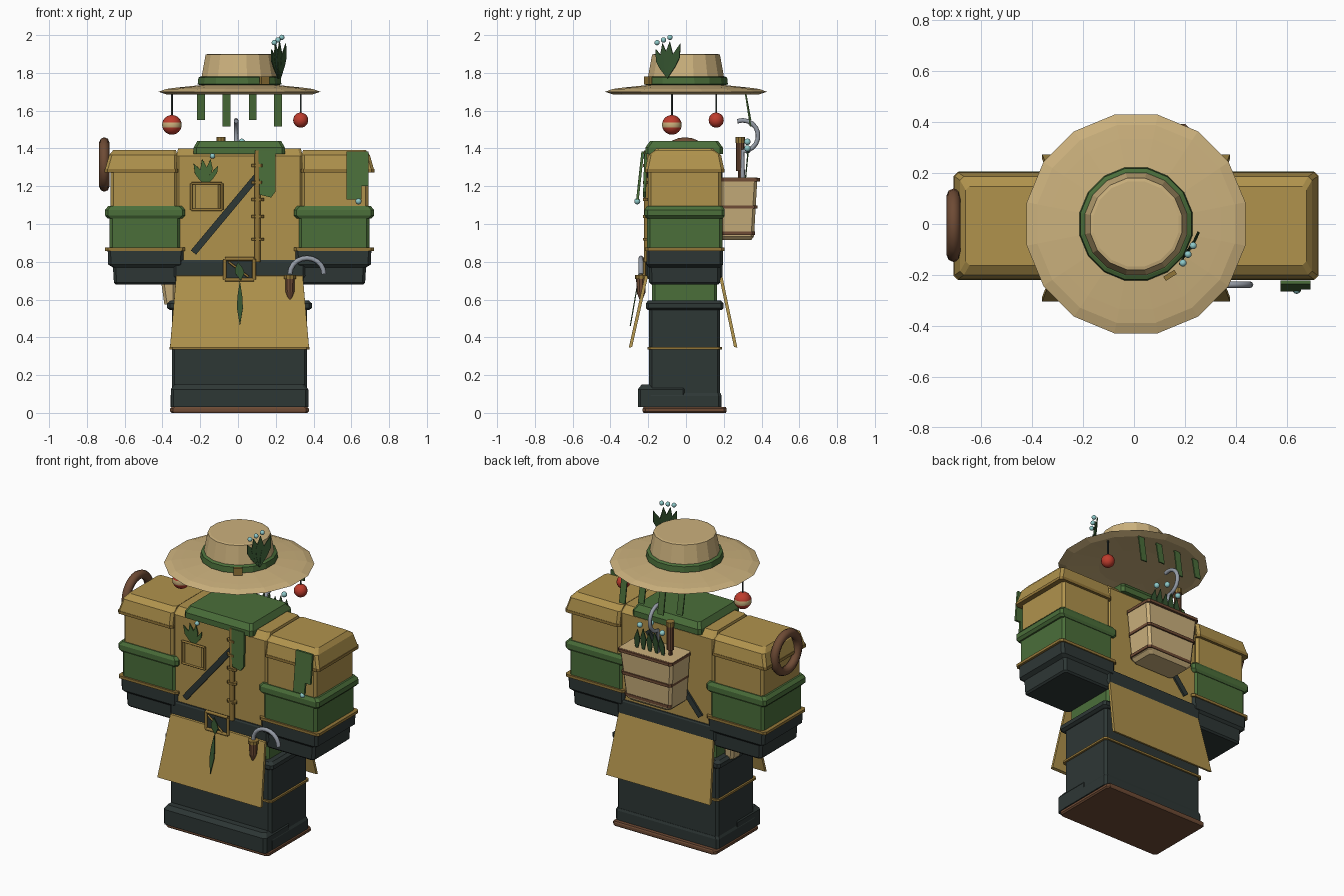
import bpy, bmesh, math
from mathutils import Vector as V

if "Cube" in bpy.data.objects:
    bpy.data.objects.remove(bpy.data.objects["Cube"])

CX, CY = 0.008, -0.007


def mat(name, r, g, b):
    m = bpy.data.materials.new(name)
    m.diffuse_color = (r, g, b, 1)
    m.use_nodes = True
    m.node_tree.nodes["Principled BSDF"].inputs["Base Color"].default_value = m.diffuse_color
    return m


gold = mat("gold_canvas", 0.434, 0.29, 0.073)
trim = mat("dark_gold", 0.29, 0.18, 0.04)
tan = mat("straw", 0.60, 0.44, 0.205)
green = mat("green_cloth", 0.069, 0.156, 0.042)
leafy = mat("leaf_green", 0.036, 0.09, 0.03)
dark = mat("charcoal", 0.027, 0.038, 0.036)
brown = mat("brown", 0.156, 0.07, 0.035)
red = mat("red", 0.515, 0.045, 0.026)
steel = mat("steel", 0.30, 0.33, 0.38)
blue = mat("pale_blue", 0.27, 0.58, 0.58)


def finish(name, bm, *mats):
    bmesh.ops.recalc_face_normals(bm, faces=bm.faces)
    me = bpy.data.meshes.new(name)
    bm.to_mesh(me)
    bm.free()
    for m in mats:
        me.materials.append(m)
    ob = bpy.data.objects.new(name, me)
    bpy.context.collection.objects.link(ob)
    return ob


def smooth(ob):
    for p in ob.data.polygons:
        p.use_smooth = True
    return ob


def skin(name, rings, m):
    """Closed skin through equal-sized rings of points."""
    bm = bmesh.new()
    rs = [[bm.verts.new(p) for p in r] for r in rings]
    n = len(rs[0])
    for a, b in zip(rs, rs[1:]):
        for i in range(n):
            bm.faces.new((a[i], a[(i + 1) % n], b[(i + 1) % n], b[i]))
    bm.faces.new(rs[0])
    bm.faces.new(rs[-1])
    return finish(name, bm, m)


def loft(name, levels, m, c=0.015):
    """Stack of rectangles (z, x0, x1, y0, y1) with chamfered corners."""
    rings = []
    for z, x0, x1, y0, y1 in levels:
        x0, x1 = min(x0, x1), max(x0, x1)
        rings.append([(x0 + c, y0, z), (x1 - c, y0, z), (x1, y0 + c, z), (x1, y1 - c, z),
                      (x1 - c, y1, z), (x0 + c, y1, z), (x0, y1 - c, z), (x0, y0 + c, z)])
    return skin(name, rings, m)


def sym(name, levels, m, c=0.015):
    """Loft centred on the body: (z, half x, half y)."""
    return loft(name, [(z, CX - a, CX + a, CY - b, CY + b) for z, a, b in levels], m, c)


def plate(name, pts, t, m):
    """Flat polygon thickened along t."""
    return skin(name, [pts, [V(p) + V(t) for p in pts]], m)


def lathe(name, prof, n, m, c=(0, 0, 0)):
    rings = [[(c[0] + r * math.cos((i + .5) * math.tau / n),
               c[1] + r * math.sin((i + .5) * math.tau / n), c[2] + z) for i in range(n)]
             for r, z in prof]
    return skin(name, rings, m)


def tube(name, pts, r, m):
    cu = bpy.data.curves.new(name, 'CURVE')
    cu.dimensions = '3D'
    cu.bevel_depth, cu.bevel_resolution, cu.use_fill_caps = r, 2, True
    sp = cu.splines.new('POLY')
    sp.points.add(len(pts) - 1)
    for q, p in zip(sp.points, pts):
        q.co = (*p, 1)
    cu.materials.append(m)
    ob = bpy.data.objects.new(name, cu)
    bpy.context.collection.objects.link(ob)
    bpy.ops.object.select_all(action='DESELECT')
    ob.select_set(True)
    bpy.context.view_layer.objects.active = ob
    bpy.ops.object.convert(target='MESH')
    return ob


def ball(name, c, r, m, band=None):
    bm = bmesh.new()
    bmesh.ops.create_uvsphere(bm, u_segments=16, v_segments=12, radius=r)
    for f in bm.faces:
        if band and abs(f.calc_center_median().z) < r * 0.3:
            f.material_index = 1
    ob = finish(name, bm, m, *([band] if band else []))
    ob.location = c
    return smooth(ob)


def leaf(name, base, tip, w, m):
    """Pointed leaf; w is the half-width direction."""
    b, t, w = V(base), V(tip), V(w)
    d = t - b
    n = d.cross(w).normalized() * 0.006
    return plate(name, [b, b + d * .35 + w * .8, b + d * .6 + w, t,
                        b + d * .6 - w, b + d * .35 - w * .8], n, m)


# Legs block with sole, toe and rims
sym("sole", [(0, .36, .218), (.008, .368, .222), (.022, .368, .222), (.03, .36, .218)], brown)
loft("toe_step", [(.03, CX - .364, CX + .364, -.255, 0), (.125, CX - .364, CX + .364, -.255, 0),
                  (.15, CX - .345, CX + .345, -.235, 0)], dark)
sym("leg_base", [(.03, .366, .195), (.09, .366, .195), (.105, .358, .19)], dark)
sym("leg_block", [(.10, .358, .188), (.56, .358, .188)], dark)
sym("leg_band", [(.335, .37, .198), (.348, .37, .198)], trim)
sym("leg_rim", [(.545, .368, .196), (.555, .383, .206), (.58, .383, .206), (.595, .365, .192)], dark)
sym("waist", [(.58, .33, .172), (.76, .33, .172)], green)

# Torso, belt and skirt flaps
sym("torso", [(.72, .335, .187), (1.36, .335, .187), (1.40, .325, .15)], gold)
sym("belt", [(.71, .345, .195), (.725, .352, .20), (.80, .352, .20), (.81, .345, .195)], dark)
for nm, a, b, t in (("front_flap", -.218, -.303, .018), ("back_flap", .192, .272, -.018)):
    plate(nm, [(CX - .335, a, .725), (CX + .335, a, .725), (CX + .368, b, .345), (CX - .368, b, .345)],
          (0, t, .004), gold)

# Arm cases, one per side
for s, nm in ((-1, "left_"), (1, "right_")):
    def case(part, levels, m):
        loft(nm + part, [(z, CX + s * i, CX + s * o, CY - h, CY + h) for z, i, o, h in levels], m)
    case("arm_foot", [(.68, .335, .655, .178), (.69, .325, .665, .188), (.77, .32, .67, .190),
                      (.785, .298, .695, .203), (.862, .295, .698, .203)], dark)
    case("arm_lower_rim", [(.858, .288, .712, .21), (.875, .288, .712, .21)], trim)
    case("arm_green", [(.87, .313, .688, .199), (1.04, .313, .688, .199)], green)
    case("arm_green_rim", [(1.03, .302, .698, .203), (1.045, .288, .712, .212),
                           (1.075, .288, .712, .212), (1.095, .305, .695, .2)], green)
    case("arm_upper", [(1.08, .33, .683, .194), (1.29, .33, .683, .194)], gold)
    case("arm_lid_rim", [(1.272, .325, .715, .211), (1.29, .325, .715, .211)], trim)
    case("arm_lid", [(1.288, .33, .712, .209), (1.365, .33, .69, .193), (1.392, .336, .668, .155)], gold)

# Cape over the shoulders with hanging tails
loft("cape", [(1.37, -.235, .248, -.215, .195), (1.405, -.235, .248, -.215, .195),
              (1.44, -.215, .228, -.19, .17)], green)
plate("cape_tail", [(.108, -.205, 1.39), (.198, -.205, 1.39), (.198, -.212, 1.17), (.175, -.212, 1.14),
                    (.115, -.212, 1.155)], (0, -.015, 0), green)
plate("arm_cloth", [(.575, -.222, 1.385), (.692, -.222, 1.385), (.692, -.242, 1.20), (.655, -.242, 1.20),
                    (.655, -.25, 1.13), (.575, -.25, 1.13)], (0, -.014, 0), green)
ball("cloth_bead", (.638, -.258, 1.12), .016, blue)

# Diagonal strap, front and back
for nm, y in (("strap_front", -.206), ("strap_back", .181)):
    plate(nm, [(-.25, y, .86), (-.222, y, .838), (.155, y, 1.29), (.127, y, 1.312)], (0, .012, 0), dark)

# Bamboo closure
tube("bamboo_rod", [(.103, -.207, .80), (.103, -.207, 1.39)], .016, trim)
for i, z in enumerate((.92, 1.04, 1.13, 1.22, 1.31)):
    loft("rod_knot_%d" % i, [(z - .007, .072, .138, -.228, -.19), (z + .007, .072, .138, -.228, -.19)], trim)

# Pocket with sprout
loft("pocket", [(1.08, -.24, -.092, -.216, -.18), (1.21, -.24, -.092, -.216, -.18)], gold)
fr = [(-.247, -.214, 1.075), (-.085, -.214, 1.075), (-.085, -.214, 1.215), (-.247, -.214, 1.215)]
for i in range(4):
    tube("pocket_edge_%d" % i, [fr[i], fr[(i + 1) % 4]], .007, trim)
for i, (x, z) in enumerate(((-.235, 1.32), (-.19, 1.345), (-.145, 1.345), (-.105, 1.31))):
    leaf("pocket_leaf_%d" % i, (-.168, -.205 - i * .002, 1.20), (x, -.22, z), (.02, 0, .006), green)
ball("pocket_bead", (-.135, -.222, 1.36), .014, blue)

# Buckle with pendant
fr = [(-.07, -.223, .705), (.085, -.223, .705), (.085, -.223, .815), (-.07, -.223, .815)]
plate("buckle_plate", fr, (0, .02, 0), dark)
for i in range(4):
    tube("buckle_edge_%d" % i, [fr[i], fr[(i + 1) % 4]], .010, trim)
tube("buckle_tongue", [(-.05, -.233, .80), (.055, -.236, .72)], .006, trim)
leaf("buckle_leaf", (.0, -.24, .80), (.015, -.25, .70), (.025, 0, 0), leafy)
leaf("pendant_spike", (.01, -.25, .70), (.01, -.292, .46), (.016, 0, 0), leafy)

# Hand hook on the belt
arc = [(.365 + .09 * math.cos(math.pi * t / 10), -.238, .735 + .085 * math.sin(math.pi * t / 10))
       for t in range(11)]
smooth(tube("belt_hook", arc, .013, steel))
lathe("hook_handle", [(.008, .60), (.024, .64), (.026, .715)], 10, brown, (.275, -.238, 0))
lathe("hook_collar", [(.033, .71), (.033, .73)], 10, trim, (.275, -.238, 0))

# Side pouch and arm ring
loft("side_pouch", [(.575, -.39, -.33, .0, .09), (.68, -.405, -.33, -.01, .10)], tan)
bpy.ops.mesh.primitive_torus_add(major_radius=.117, minor_radius=.027, major_segments=24, minor_segments=8,
                                 location=(-.708, -.005, 1.315), rotation=(0, math.pi / 2, 0))
ring = bpy.context.object
ring.name = "arm_ring"
ring.data.materials.append(brown)
smooth(ring)

# Back basket
loft("basket", [(.915, -.12, .16, .19, .345), (.935, -.14, .18, .18, .36), (1.245, -.165, .215, .18, .378)], tan)
for i, (z, w) in enumerate(((.95, .165), (1.09, .178), (1.235, .192))):
    loft("basket_band_%d" % i, [(z - .009, .025 - w, .025 + w, .18, .20 + w),
                                (z + .009, .025 - w, .025 + w, .18, .20 + w)], brown)
for i in range(5):
    x = .13 - i * .048
    leaf("basket_leaf_%d" % i, (x, .31, 1.22), (x + (2 - i) * -.008, .325, 1.37 + .015 * (i % 2)), (.02, 0, 0), leafy)
for i, (x, z) in enumerate(((.10, 1.40), (.02, 1.435), (-.06, 1.39))):
    ball("basket_bead_%d" % i, (x, .325, z), .017, blue)
arc = [(-.01, .30 + .082 * math.cos(math.radians(a)), 1.467 + .082 * math.sin(math.radians(a)))
       for a in range(110, -91, -20)]
smooth(tube("basket_hook", arc + [(-.01, .30, 1.24)], .012, steel))
lathe("rod_grip", [(.012, 1.22), (.012, 1.28), (.022, 1.28), (.022, 1.43)], 10, brown, (-.09, .287, 0))
lathe("rod_cap", [(.026, 1.43), (.026, 1.46)], 10, trim, (-.09, .287, 0))

# Straw hat
H = (.008, 0, 0)
lathe("hat", [(.20, 1.70), (.39, 1.685), (.437, 1.70), (.395, 1.715), (.34, 1.722), (.213, 1.735),
              (.183, 1.897), (.17, 1.90)], 16, tan, H)
lathe("hat_band", [(.215, 1.735), (.226, 1.74), (.222, 1.775), (.208, 1.782)], 16, green, H)
plate("hat_buckle", [(.115, -.207, 1.738), (.158, -.18, 1.738), (.158, -.18, 1.782), (.115, -.207, 1.782)],
      (.01, -.016, 0), trim)
B = V((.215, -.10, 1.77))
for i, (d, z) in enumerate(((-.07, 1.925), (-.03, 1.955), (.015, 1.965), (.08, 1.955))):
    leaf("hat_leaf_%d" % i, B + V((.004 * i, 0, 0)), (.215 + d * .5, -.10 + d * .86, z), (.014, .024, 0), leafy)
for i in range(3):
    ball("hat_bead_%d" % i, (.192 + .02 * i, -.153 + .034 * i, 1.96 + .014 * i), .014, blue)

# Strips and floats hanging from the brim
for i, (x, z) in enumerate(((-.195, 1.55), (-.06, 1.515), (.078, 1.55), (.212, 1.515))):
    plate("brim_strip_%d" % i, [(x - .021, .31, 1.70), (x + .021, .31, 1.70), (x + .021, .338, z),
                                (x - .021, .338, z)], (0, .008, 0), green)
for nm, c, r, b in (("left_", (-.35, -.075, 1.525), .052, tan), ("right_", (.332, .16, 1.55), .04, None)):
    tube(nm + "float_line", [c, (c[0], c[1], 1.70)], .005, dark)
    ball(nm + "float", c, r, red, b)
